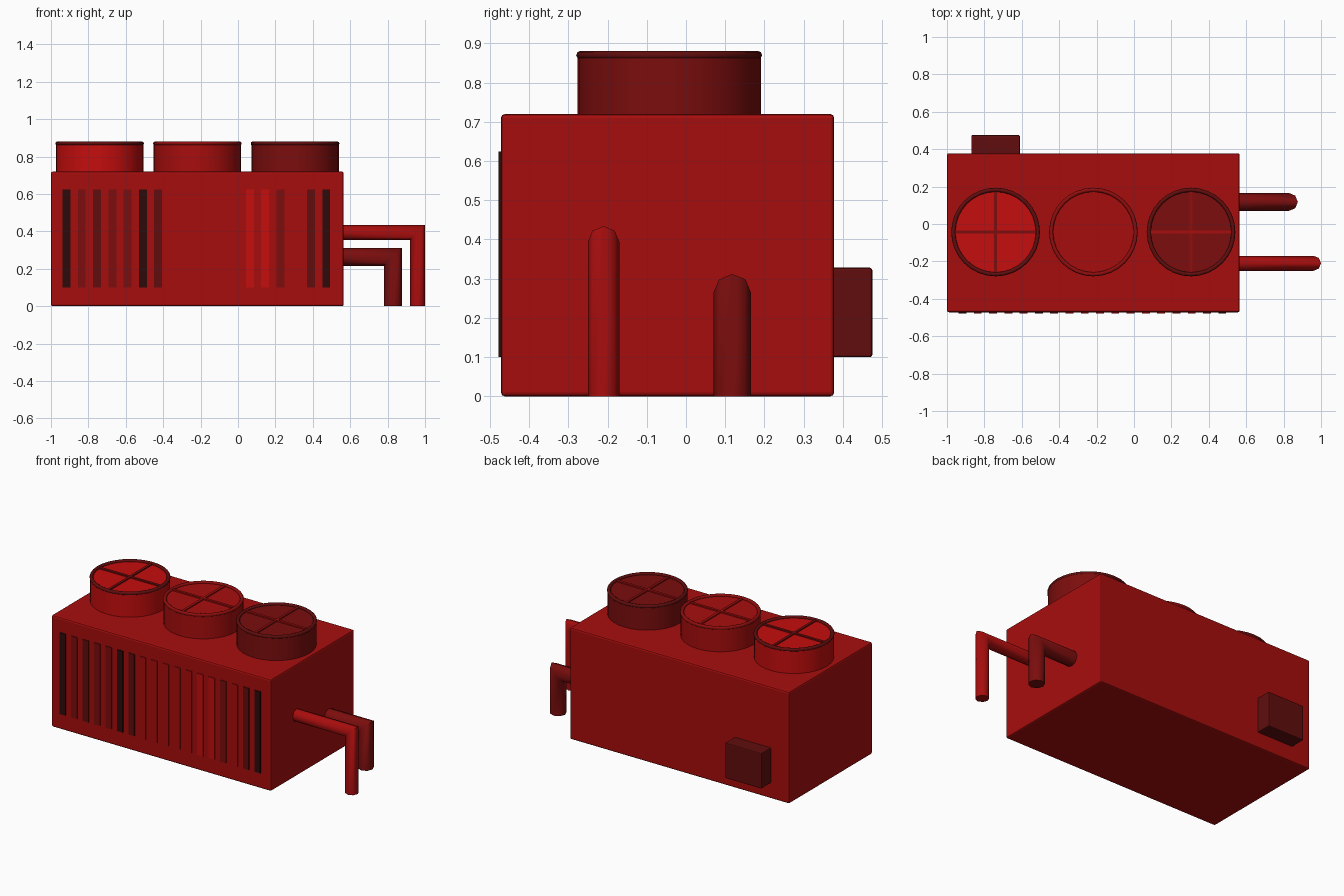
import bpy, bmesh, math
from mathutils import Vector

if "Cube" in bpy.data.objects:
    bpy.data.objects.remove(bpy.data.objects["Cube"], do_unlink=True)


def material(name, red, rest=0.004):
    m = bpy.data.materials.new(name)
    m.use_nodes = True
    colour = (red, rest, rest, 1)
    m.diffuse_color = colour
    m.node_tree.nodes["Principled BSDF"].inputs["Base Color"].default_value = colour
    return m


body_red = material("body red", 0.39)
bright_red = material("bright red", 0.56)
medium_red = material("medium red", 0.28)
dark_red = material("dark red", 0.2)
deep_red = material("deep red", 0.12)
maroon = material("blackish maroon", 0.026, 0.003)


def finish(ob, name, mat, smooth=True, angle=35):
    ob.name = ob.data.name = name
    ob.data.materials.append(mat)
    if smooth:
        bpy.ops.object.select_all(action="DESELECT")
        ob.select_set(True)
        bpy.context.view_layer.objects.active = ob
        bpy.ops.object.shade_smooth_by_angle(angle=math.radians(angle))
    return ob


def box(name, low, high, mat, bevel=0):
    low, high = Vector(low), Vector(high)
    bpy.ops.mesh.primitive_cube_add(size=1, location=(low + high) / 2)
    ob = bpy.context.object
    ob.scale = high - low
    bpy.ops.object.transform_apply(location=False, rotation=False, scale=True)
    finish(ob, name, mat, smooth=False)
    if bevel:
        mod = ob.modifiers.new("edge bevel", "BEVEL")
        mod.width = bevel
        mod.segments = 2
    return ob


# Main casing and rear junction box
box("casing", (-1, -0.472, 0), (0.565, 0.378, 0.72), body_red, 0.01)
box("rear_box", (-0.87, 0.37, 0.1), (-0.61, 0.475, 0.328), deep_red, 0.006)

# Front louvres, in uneven shades
shades = {0: maroon, 1: dark_red, 2: deep_red, 3: dark_red, 4: dark_red,
          5: maroon, 6: deep_red, 12: bright_red, 13: bright_red,
          14: dark_red, 16: deep_red, 17: maroon}
for i in range(18):
    x = -0.917 + i * 0.0817
    box(f"louvre_{i + 1}", (x - 0.021, -0.478, 0.1), (x + 0.021, -0.46, 0.625),
        shades.get(i, body_red))


# Roof fans: drum, rim ring and crossed guard bars
def fan(label, x, drum_mat, rim_mat, bar_mats):
    y, top = -0.043, 0.868
    bpy.ops.mesh.primitive_cylinder_add(vertices=32, radius=0.234, depth=top - 0.7,
                                        location=(x, y, (top + 0.7) / 2))
    finish(bpy.context.object, label + "_fan_drum", drum_mat)
    bpy.ops.mesh.primitive_torus_add(major_segments=32, minor_segments=8,
                                     major_radius=0.226, minor_radius=0.011,
                                     location=(x, y, top + 0.002))
    finish(bpy.context.object, label + "_fan_rim", rim_mat, angle=60)
    for name, mat, half in (("cross", bar_mats[0], (0.22, 0.008)),
                            ("long", bar_mats[1], (0.008, 0.22))):
        box(f"{label}_fan_{name}_bar", (x - half[0], y - half[1], top - 0.004),
            (x + half[0], y + half[1], top + 0.007 + half[0] * 0.004), mat)


fan("right", -0.74, bright_red, deep_red, (dark_red, dark_red))
fan("middle", -0.217, body_red, medium_red, (body_red, body_red))
fan("left", 0.305, dark_red, deep_red, (body_red, medium_red))


# Mitred eight-sided pipes turning down to the ground
def pipe(name, x, y, z, radius, mat):
    bm = bmesh.new()
    rings = [[], [], []]
    for i in range(8):
        a = i * math.tau / 8
        side, out = radius * math.cos(a), radius * math.sin(a)
        rings[0].append(bm.verts.new((0.55, y + side, z + out)))
        rings[1].append(bm.verts.new((x + out, y + side, z + out)))
        rings[2].append(bm.verts.new((x + out, y + side, 0)))
    for a, b in zip(rings, rings[1:]):
        for i in range(8):
            j = (i + 1) % 8
            bm.faces.new((a[i], a[j], b[j], b[i]))
    bm.faces.new(rings[0])
    bm.faces.new(rings[2])
    bmesh.ops.recalc_face_normals(bm, faces=bm.faces)
    mesh = bpy.data.meshes.new(name)
    bm.to_mesh(mesh)
    bm.free()
    ob = bpy.data.objects.new(name, mesh)
    bpy.context.collection.objects.link(ob)
    finish(ob, name, mat, angle=50)


pipe("front_pipe", 0.96, -0.21, 0.394, 0.04, body_red)
pipe("rear_pipe", 0.828, 0.118, 0.264, 0.048, dark_red)
